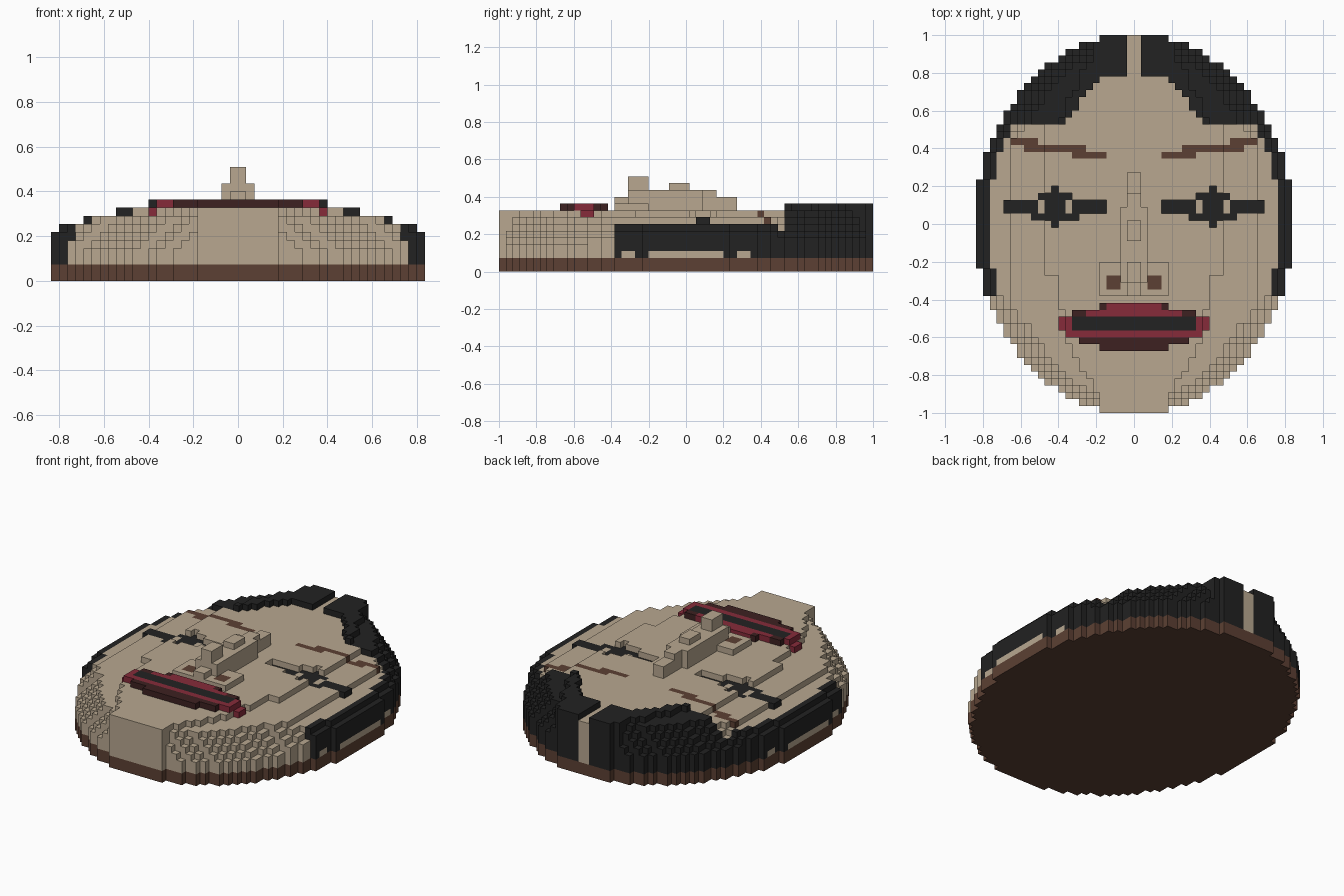
import bpy, bmesh, math
from mathutils import Vector

cube = bpy.data.objects.get("Cube")
if cube:
    bpy.data.objects.remove(cube, do_unlink=True)

S = 2 / 55            # block size
ROWS = range(-27, 28)
COLS = range(-23, 23)
blocks = {}           # (column, row, layer) -> part name


def material(name, rgb):
    m = bpy.data.materials.new(name)
    m.use_nodes = True
    m.diffuse_color = (*rgb, 1)
    m.node_tree.nodes["Principled BSDF"].inputs["Base Color"].default_value = (*rgb, 1)
    return m


skin = material("skin beige", (0.48, 0.39, 0.28))
black = material("soft black", (0.016, 0.016, 0.016))
brown = material("brown", (0.107, 0.051, 0.033))
crimson = material("crimson", (0.24, 0.024, 0.042))
maroon = material("dark maroon", (0.047, 0.015, 0.015))

PARTS = {"base_plate": brown, "face": skin, "hair": black, "eyes": black,
         "eye_whites": skin, "eyebrows": brown, "nose": skin, "nostrils": brown,
         "lips": crimson, "lip_shadow": maroon, "mouth_opening": black}


def half_width(j):
    """Half width of the oval outline in a row, in blocks."""
    if abs(j) > 27:
        return 0
    return max(5, round(23.1 * math.sqrt(1 - (j / 27.5) ** 2)))


def ramp(v, points):
    """Straight-line interpolation through (position, value) points."""
    for (a, p), (b, q) in zip(points, points[1:]):
        if v <= b:
            return p + (q - p) * (v - a) / (b - a)
    return points[-1][1]


def plateau(j):
    return round(ramp(j, [(-27, 5), (-25, 5), (-17, 10), (-8, 11),
                          (-7, 13), (14, 13), (15, 11), (27, 5)]))


def skin_height(m, j):
    """Terraced relief: steps up from the rim to a flat middle."""
    if m < plateau(j):
        return 9
    d = half_width(j) - int(m)
    return min(8 if m < 18 else 7, d + (4 if -14 <= j <= 13 else 3))


def is_hair(m, j):
    if j >= 22:
        return m > 1
    if j >= 15:
        return m > round(10 - (j - 15) * 0.8)
    return j >= -10 and m > half_width(j) - 2


def fill(part, lo, hi, j0, j1, z0, z1):
    """Fill a mirrored range: lo..hi out from the centre, rows j0..j1."""
    for i in COLS:
        if lo < abs(i + 0.5) < hi:
            for j in range(j0, j1 + 1):
                for k in range(z0, z1):
                    blocks[i, j, k] = part


def cut(lo, hi, j0, j1, z0):
    """Remove everything above a layer in a mirrored range."""
    for i in COLS:
        if lo < abs(i + 0.5) < hi:
            for j in range(j0, j1 + 1):
                for k in range(z0, 15):
                    blocks.pop((i, j, k), None)


# Base plate, terraced face and hair
for j in ROWS:
    w = half_width(j)
    straight = w == half_width(j - 1) == half_width(j + 1)
    for i in COLS:
        m = abs(i + 0.5)
        if m > w:
            continue
        for k in range(2):
            blocks[i, j, k] = "base_plate"
        h = skin_height(m, j)
        hair = is_hair(m, j)
        for k in range(2, h + hair):
            gap = k == 2 and straight and j < 15
            blocks[i, j, k] = "hair" if hair and not gap else "face"

# Eyebrows, flush with the terraces
for j, lo, hi in [(12, 14, 18), (11, 7, 16), (10, 4, 9)]:
    for i in COLS:
        m = abs(i + 0.5)
        if lo < m < hi:
            h = skin_height(m, j)
            for k in (h - 2, h - 1):
                blocks[i, j, k] = "eyebrows"

# Eyes, set level into the face
for lo, hi, j0, j1 in [(4, 19, 2, 3), (8, 15, 1, 1), (9, 14, 4, 4), (11, 12, 0, 5)]:
    cut(lo, hi, j0, j1, 8)
    fill("eyes", lo, hi, j0, j1, 7, 8)
for lo in (9, 13):
    fill("eye_whites", lo, lo + 1, 2, 3, 7, 8)

# Nose: wide wings, bridge, then a stepped ridge
fill("nose", 0, 5, -10, -6, 9, 10)
fill("nose", 0, 2, -8, 2, 9, 12)
for j0, j1, top in [(-10, -9, 11), (-8, -6, 14), (-5, -3, 12),
                    (-2, 0, 13), (1, 4, 12), (5, 7, 11)]:
    fill("nose", 0, 1, j0, j1, 9, top)
fill("nostrils", 2, 4, -9, -8, 9, 10)

# Mouth
for part, hi, j0, j1 in [("lip_shadow", 5, -12, -12), ("lips", 4, -12, -12),
                         ("lip_shadow", 9, -13, -13), ("lips", 7, -13, -13),
                         ("lips", 10, -16, -14), ("mouth_opening", 9, -15, -14),
                         ("lip_shadow", 8, -17, -17), ("lip_shadow", 5, -18, -18)]:
    fill(part, 0, hi, j0, j1, 9, 10)
fill("lips", 10, 11, -15, -14, 8, 9)

# One mesh per part, keeping only the exposed block faces
DIRS = [Vector(d) for d in ((1, 0, 0), (-1, 0, 0), (0, 1, 0),
                            (0, -1, 0), (0, 0, 1), (0, 0, -1))]
for part, mat in PARTS.items():
    bm = bmesh.new()
    for (i, j, k), name in blocks.items():
        if name != part:
            continue
        centre = Vector((i + 0.5, j, k + 0.5))
        for d in DIRS:
            if (i + int(d.x), j + int(d.y), k + int(d.z)) in blocks:
                continue
            u = Vector((d.y, d.z, d.x)) / 2
            v = d.cross(u)
            corners = [centre + d / 2 + a * u + b * v
                       for a, b in ((-1, -1), (1, -1), (1, 1), (-1, 1))]
            bm.faces.new([bm.verts.new(c * S) for c in corners])
    bmesh.ops.remove_doubles(bm, verts=bm.verts[:], dist=S / 100)
    mesh = bpy.data.meshes.new(part)
    bm.to_mesh(mesh)
    bm.free()
    mesh.materials.append(mat)
    bpy.context.scene.collection.objects.link(bpy.data.objects.new(part, mesh))
